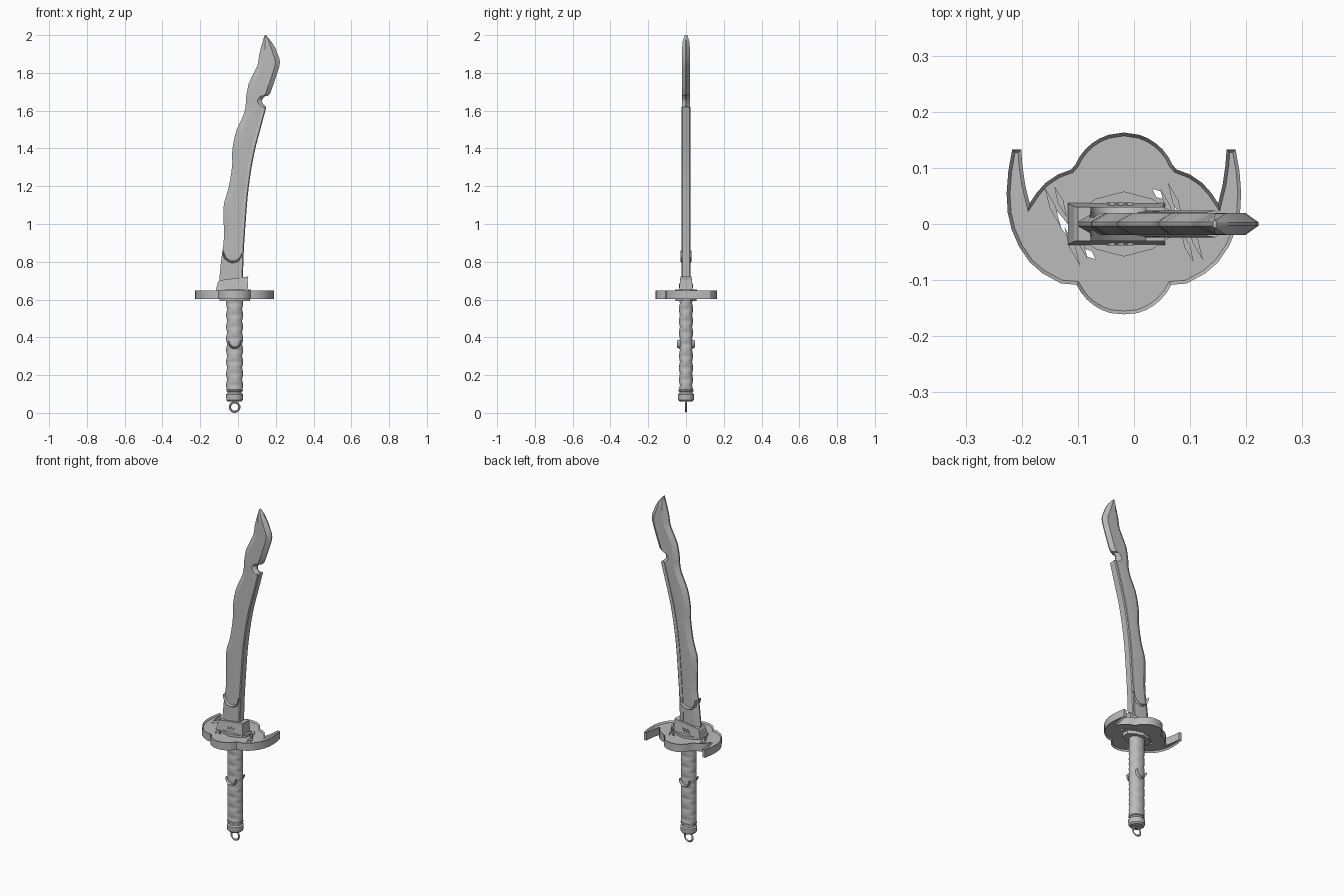
import bpy, bmesh, math
from mathutils import Vector, Matrix

if "Cube" in bpy.data.objects:
    bpy.data.objects.remove(bpy.data.objects["Cube"])

steel = bpy.data.materials.new("grey_steel")
steel.diffuse_color = (0.5, 0.5, 0.5, 1)
steel.use_nodes = True
steel.node_tree.nodes["Principled BSDF"].inputs["Base Color"].default_value = steel.diffuse_color
CX = -0.018  # axis of the grip


def finish(name, bm, smooth=None):
    bmesh.ops.recalc_face_normals(bm, faces=bm.faces)
    me = bpy.data.meshes.new(name)
    bm.to_mesh(me)
    bm.free()
    me.materials.append(steel)
    ob = bpy.data.objects.new(name, me)
    bpy.context.collection.objects.link(ob)
    if smooth:
        bpy.ops.object.select_all(action='DESELECT')
        ob.select_set(True)
        bpy.context.view_layer.objects.active = ob
        bpy.ops.object.shade_smooth_by_angle(angle=math.radians(smooth))
    return ob


def loft(bm, rings):
    """Skin closed rings of equal length and cap both ends."""
    rows = [[bm.verts.new(p) for p in r] for r in rings]
    for a, b in zip(rows, rows[1:]):
        n = len(a)
        for i in range(n):
            bm.faces.new((a[i], a[(i + 1) % n], b[(i + 1) % n], b[i]))
    bm.faces.new(rows[0])
    bm.faces.new(rows[-1][::-1])


def prism(bm, pts, z0, z1):
    loft(bm, [[(x, y, z) for x, y in pts] for z in (z0, z1)])


def oval(cx, rx, ry, z, n):
    return [(cx + rx * math.cos(math.tau * (i + .5) / n),
             ry * math.sin(math.tau * (i + .5) / n), z) for i in range(n)]


def sample(pts, z):
    """Smooth x at height z along a list of (x, z)."""
    i = max(j for j in range(len(pts) - 1) if pts[j][1] <= z or j == 0)
    p = [pts[min(max(k, 0), len(pts) - 1)] for k in range(i - 1, i + 3)]
    (x0, z0), (x1, z1), (x2, z2), (x3, z3) = p
    t, h = (z - z1) / (z2 - z1), z2 - z1
    m1, m2 = (x2 - x0) / (z2 - z0) * h, (x3 - x1) / (z3 - z1) * h
    return ((2*t**3 - 3*t*t + 1) * x1 + (t**3 - 2*t*t + t) * m1
            + (3*t*t - 2*t**3) * x2 + (t**3 - t*t) * m2)


# Blade: wavy cutting edge on the left, notch and broad tip on the right
edge = [(-.103, .66), (-.09, .80), (-.075, .92), (-.075, 1.10), (-.05, 1.19), (-.031, 1.31),
        (-.03, 1.39), (-.01, 1.49), (.035, 1.595), (.045, 1.685), (.06, 1.755),
        (.10, 1.83), (.115, 1.91), (.141, 2.0)]
back = [(.025, .66), (.03, .84), (.04, 1.0), (.055, 1.18), (.085, 1.37),
        (.125, 1.525), (.15, 1.62)]
tip = [(.147, 1.622), (.139, 1.63), (.128, 1.643), (.127, 1.658), (.143, 1.677), (.157, 1.678),
       (.17, 1.69), (.188, 1.74), (.205, 1.79), (.219, 1.835), (.222, 1.855), (.219, 1.878),
       (.21, 1.90), (.196, 1.935), (.177, 1.965), (.160, 1.985), (.147, 2.0)]
rows = []
for i in range(34):
    z = .66 + .955 * i / 33
    rows.append((sample(edge, z), sample(back, z) - .012, z, .016))
for x, z in tip:
    rows.append((sample(edge, z), x, z, .003))
bm = bmesh.new()
rings = []
for xl, xr, z, e in rows:
    w = xr - xl
    t = .02 if w > .05 else .005 + .3 * w
    bl, br = min(.028, .3 * w), min(.024, .3 * w)
    half = [(xl, .004), (xl + bl, t), (xr - br, t), (xr, e)]
    rings.append([(x, -y, z) for x, y in half] + [(x, y, z) for x, y in half[::-1]])
loft(bm, rings)
finish("blade", bm, 25)

# Spine bar along the straight back of the blade
bm = bmesh.new()
rings = []
for i in range(25):
    z = .66 + .96 * i / 24
    x = sample(back, z)
    rings.append([(x - .022, -.021, z), (x - .005, -.024, z), (x, -.019, z),
                  (x, .019, z), (x - .005, .024, z), (x - .022, .021, z)])
loft(bm, rings)
finish("spine_bar", bm, 25)

# Guard: four lobes with two horns sweeping back, rim raised on both sides
right = [(.0, -.161)]
for a in range(-75, -24, 10):
    right.append((.093 * math.cos(math.radians(a)), -.069 + .093 * math.sin(math.radians(a))))
right += [(.112, -.106), (.145, -.088), (.168, -.068), (.187, -.04), (.2, -.01), (.207, .02),
          (.209, .055), (.206, .094), (.199, .133), (.183, .133), (.181, .105), (.176, .07),
          (.168, .037), (.156, .055), (.14, .073), (.118, .088), (.094, .097)]
for a in range(23, 80, 10):
    right.append((.094 * math.cos(math.radians(a)), .069 + .094 * math.sin(math.radians(a))))
right.append((.0, .163))
outline = right + [(-x, y) for x, y in right[-2:0:-1]]
bm = bmesh.new()
prism(bm, [(CX + x, y) for x, y in outline], .602, .648)
bm.normal_update()
bmesh.ops.recalc_face_normals(bm, faces=bm.faces)
caps = [f for f in bm.faces if abs(f.normal.z) > .9]
bmesh.ops.inset_individual(bm, faces=caps, thickness=.006, use_even_offset=True)
for f in caps:
    s = -.01 if f.normal.z > 0 else .01
    for v in f.verts:
        v.co.z += s
guard = finish("guard", bm, 30)


def sliver(bm, x, y, length, width, angle, z0, z1):
    """Pointed lozenge and its point-symmetric partner."""
    d = Vector((math.cos(angle), math.sin(angle)))
    n = Vector((-d.y, d.x))
    for s in (1, -1):
        pts = [d * length / 2, n * width / 2, -d * length / 2, -n * width / 2]
        prism(bm, [(CX + s * (x + p.x), s * (y + p.y)) for p in pts], z0, z1)


# Claw slits through the guard, with pointed teeth beside them
bm = bmesh.new()
sliver(bm, -.105, -.005, .07, .014, math.radians(-62), .55, .7)
sliver(bm, -.062, -.053, .03, .013, math.radians(-40), .55, .7)
cutter = finish("slit_cutter", bm)
cutter.hide_render = True
cutter.hide_viewport = True
cut = guard.modifiers.new("slits", 'BOOLEAN')
cut.object = cutter
cut.operation = 'DIFFERENCE'
bm = bmesh.new()
for x, y, l in ((-.127, .03, .075), (-.113, .04, .06), (-.092, -.04, .075), (-.078, -.03, .07)):
    sliver(bm, x, y, l, .011, math.radians(-68), .612, .643)
finish("guard_teeth", bm)

# Seats above and below the guard
seat = [(-.085, -.022), (-.05, -.045), (0, -.058), (.05, -.045), (.085, -.022)]
seat += [(x, -y) for x, y in seat[::-1]]
for name, z0, z1, k in (("upper_seat", .632, .652, 1), ("lower_seat", .592, .618, .95)):
    bm = bmesh.new()
    prism(bm, [(CX + x * k, y * k) for x, y in seat], z0, z1)
    finish(name, bm)

# Slanted collar round the blade root
bm = bmesh.new()
loft(bm, [[(-.118, -.037, .645), (.055, -.037, .645), (.055, .037, .645), (-.118, .037, .645)],
          [(-.107, -.031, .692), (.051, -.031, .705), (.051, .031, .705), (-.107, .031, .692)],
          [(-.1, -.03, .702), (.055, -.03, .722), (.055, .03, .722), (-.1, .03, .702)]])
finish("blade_collar", bm)
bm = bmesh.new()
for i in range(3):  # small claw marks on both collar faces
    x = -.048 + i * .016
    loft(bm, [[(x + dx, y, z) for dx, z in ((0, .66), (.008, .664), (.014, .684), (.004, .676))]
              for y in (-.038, .038)])
finish("collar_marks", bm)


def crescent(name, cx, cz, r, y0, y1, mirror=True):
    """Upturned crescent plates on front and back."""
    bm = bmesh.new()
    n = 12
    for s in ((-1, 1) if mirror else (-1,)):
        rings = []
        for i in range(n + 1):
            a = math.pi * (.92 + 1.16 * i / n)
            w = r * (.04 + .4 * math.sin(math.pi * i / n))
            c, q = math.cos(a), math.sin(a) * 1.1
            o, m, k = r, r - w / 2, r - w
            rings.append([(cx + o * c, s * y0, cz + o * q), (cx + m * c, s * y1, cz + m * q),
                          (cx + k * c, s * y0, cz + k * q)])
        loft(bm, rings)
    return finish(name, bm, 30)


crescent("blade_crescent", -.028, .845, .052, .012, .03)
crescent("grip_crescent", CX, .375, .034, .03, .047)

# Grip with crossed wrapping
bm = bmesh.new()
rings = []
N, M = 28, 72
for j in range(M + 1):
    z = .115 + .485 * j / M
    ring = []
    for i in range(N):
        a = math.tau * i / N
        ph = math.pi * (z - .115) / .062
        b = max(abs(math.sin(ph + a)), abs(math.sin(ph - a)))
        k = .86 + .14 * b
        ring.append((CX + .045 * k * math.cos(a), .037 * k * math.sin(a), z))
    rings.append(ring)
loft(bm, rings)
finish("grip", bm, 40)

# Pommel cap, stacked bands
bm = bmesh.new()
prof = [(.036, .06), (.044, .068), (.046, .088), (.046, .098), (.038, .104),
        (.038, .112), (.044, .115), (.044, .122), (.036, .125)]
loft(bm, [oval(CX, r, r * .95, z, 16) for r, z in prof])
finish("pommel", bm, 30)

# Thin hanging ring
bm = bmesh.new()
n = 24
loops = []
for i in range(n):
    a = math.tau * i / n
    loops.append([bm.verts.new((CX + r * math.cos(a), y, .031 + r * math.sin(a)))
                  for r, y in ((.031, 0), (.025, -.004), (.019, 0), (.025, .004))])
for i in range(n):
    a, b = loops[i], loops[(i + 1) % n]
    for k in range(4):
        bm.faces.new((a[k], a[(k + 1) % 4], b[(k + 1) % 4], b[k]))
finish("hanging_ring", bm, 30)
